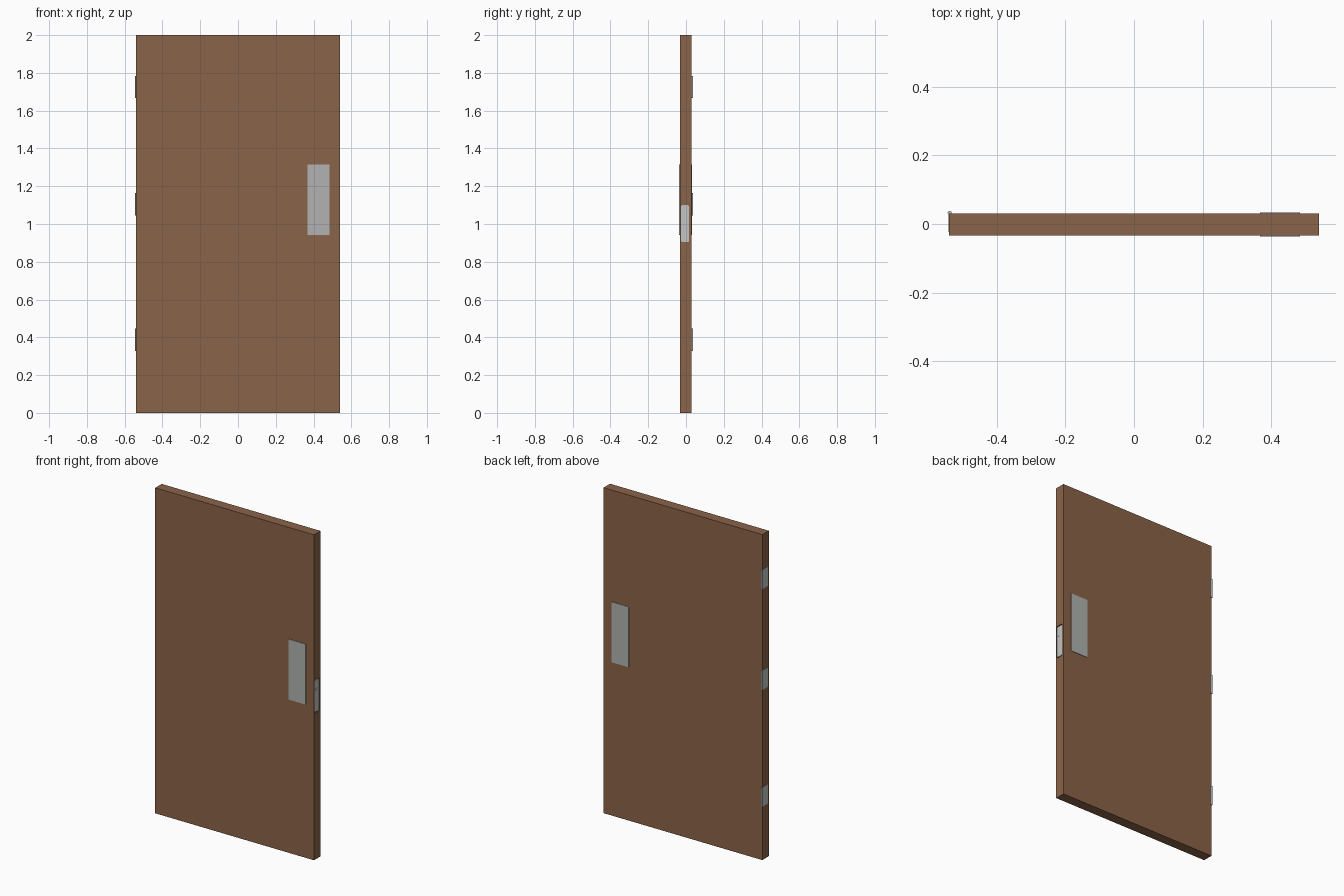
import bpy
import bmesh
import math
from mathutils import Matrix

cube = bpy.data.objects.get("Cube")
if cube:
    bpy.data.objects.remove(cube, do_unlink=True)


def material(name, color):
    m = bpy.data.materials.new(name)
    m.use_nodes = True
    m.diffuse_color = (*color, 1)
    m.node_tree.nodes["Principled BSDF"].inputs["Base Color"].default_value = (*color, 1)
    return m


WOOD = material("brown wood", (0.255, 0.125, 0.066))
SATIN = material("satin steel", (0.44, 0.45, 0.44))
BRIGHT = material("bright steel", (0.54, 0.56, 0.56))


def finish(name, bm, mat):
    bmesh.ops.recalc_face_normals(bm, faces=bm.faces)
    mesh = bpy.data.meshes.new(name)
    bm.to_mesh(mesh)
    bm.free()
    obj = bpy.data.objects.new(name, mesh)
    bpy.context.collection.objects.link(obj)
    mesh.materials.append(mat)
    return obj


def box(name, low, high, mat):
    bm = bmesh.new()
    bmesh.ops.create_cube(bm, size=1)
    for v in bm.verts:
        v.co = [a + (b - a) * (c + 0.5) for a, b, c in zip(low, high, v.co)]
    return finish(name, bm, mat)


def cylinder(name, x, y, low, high, radius, mat):
    bm = bmesh.new()
    bmesh.ops.create_cone(bm, cap_ends=True, segments=16, radius1=radius,
                          radius2=radius, depth=high - low,
                          matrix=Matrix.Translation((x, y, (low + high) / 2)))
    obj = finish(name, bm, mat)
    for p in obj.data.polygons:
        p.use_smooth = abs(p.normal.z) < 0.5
    for e in obj.data.edges:
        a, b = (obj.data.vertices[i].co.z for i in e.vertices)
        e.use_edge_sharp = abs(a - b) < radius
    return obj


def rounded_plate(name, x0, x1, y, z, half_w, half_h, radius, mat):
    # Rounded rectangle in the YZ plane, extruded along x
    bm = bmesh.new()
    verts = []
    for i, (sy, sz) in enumerate([(1, 1), (-1, 1), (-1, -1), (1, -1)]):
        for k in range(6):
            a = math.pi / 2 * (i + k / 5)
            verts.append(bm.verts.new((x0, y + sy * (half_w - radius) + radius * math.cos(a),
                                       z + sz * (half_h - radius) + radius * math.sin(a))))
    face = bm.faces.new(verts)
    out = bmesh.ops.extrude_face_region(bm, geom=[face])["geom"]
    bmesh.ops.translate(bm, vec=(x1 - x0, 0, 0),
                        verts=[g for g in out if isinstance(g, bmesh.types.BMVert)])
    return finish(name, bm, mat)


W, FRONT, BACK = 0.54, -0.033, 0.03

# Door slab with a shallow pocket for the latch
slab = box("door_slab", (-W, FRONT, 0), (W, BACK, 2), WOOD)
pocket = rounded_plate("latch_pocket_cutter", W - 0.006, W + 0.02, -0.005, 1.002,
                       0.024, 0.103, 0.011, WOOD)
pocket.hide_render = True
pocket.hide_set(True)
cut = slab.modifiers.new("latch pocket", "BOOLEAN")
cut.object = pocket
cut.operation = "DIFFERENCE"
cut.solver = "EXACT"

# Latch faceplate and bolt
rounded_plate("latch_faceplate", W - 0.006, W - 0.001, -0.005, 1.002,
              0.021, 0.098, 0.009, BRIGHT)
box("latch_bolt", (W - 0.004, -0.015, 1.036), (W, 0.005, 1.048), BRIGHT)

# Push plates on both faces
for name, y0, y1 in (("front_push_plate", FRONT - 0.003, FRONT),
                     ("back_push_plate", BACK, BACK + 0.003)):
    box(name, (0.368, y0, 0.943), (0.484, y1, 1.314), SATIN)

# Three hinges on the right edge
for label, z in (("lower", 0.387), ("middle", 1.105), ("upper", 1.725)):
    low, high = z - 0.059, z + 0.059
    box(label + "_hinge_leaf", (-W - 0.001, -0.024, low), (-W + 0.004, BACK, high), BRIGHT)
    cylinder(label + "_hinge_knuckle", -W + 0.002, BACK + 0.002, low, high, 0.006, BRIGHT)
